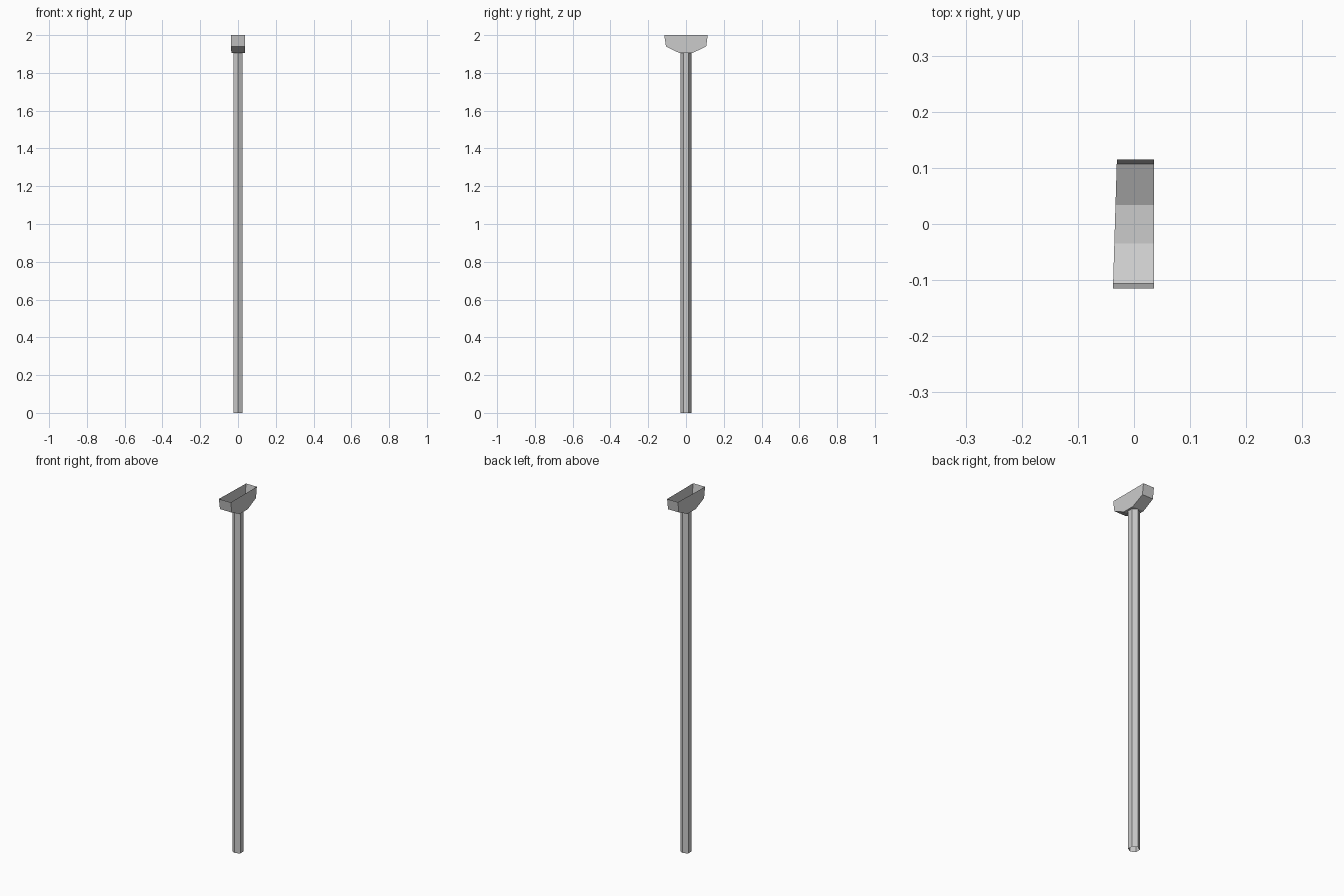
import bpy, bmesh, math

if "Cube" in bpy.data.objects:
    bpy.data.objects.remove(bpy.data.objects["Cube"])


def finish(bm, name):
    bmesh.ops.recalc_face_normals(bm, faces=bm.faces)
    me = bpy.data.meshes.new(name)
    bm.to_mesh(me)
    bm.free()
    ob = bpy.data.objects.new(name, me)
    bpy.context.collection.objects.link(ob)
    return ob


# Pipe: open six-sided tube, corners facing front and back
POLE_TOP, RADIUS, SIDES = 1.905, 0.029, 6
bm = bmesh.new()
rings = []
for z in (0, POLE_TOP):
    rings.append([bm.verts.new((RADIUS * math.sin(math.tau * i / SIDES),
                                RADIUS * math.cos(math.tau * i / SIDES), z))
                  for i in range(SIDES)])
for i in range(SIDES):
    j = (i + 1) % SIDES
    bm.faces.new((rings[0][i], rings[0][j], rings[1][j], rings[1][i]))
finish(bm, "downpipe")

# Collector: open-topped trough, thin-walled, slightly skewed on the left
profile = [(-0.115, 2.0), (-0.106, 1.94), (-0.035, 1.905),
           (0.034, 1.905), (0.107, 1.94), (0.115, 2.0)]


def left_x(y):
    return -0.034 + 0.0035 * y / 0.115


bm = bmesh.new()
left = [bm.verts.new((left_x(y), y, z)) for y, z in profile]
right = [bm.verts.new((0.036, y, z)) for y, z in profile]
for i in range(len(profile) - 1):
    bm.faces.new((left[i], left[i + 1], right[i + 1], right[i]))
bm.faces.new(left)
bm.faces.new(right)
finish(bm, "collector_box")
